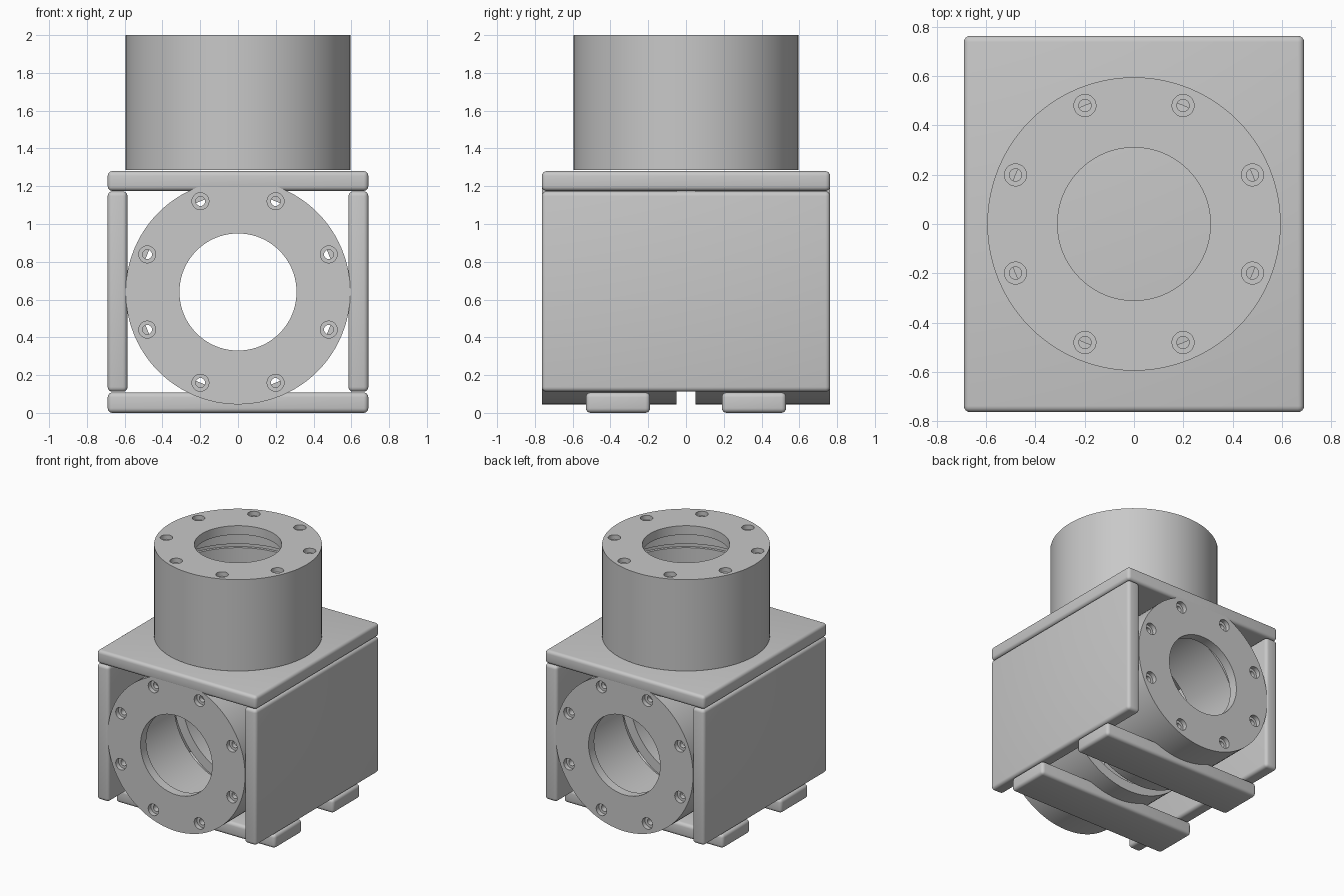
import bpy, bmesh
from math import pi, cos, sin, radians
from mathutils import Matrix, Vector

cube = bpy.data.objects.get("Cube")
if cube:
    bpy.data.objects.remove(cube, do_unlink=True)

grey = bpy.data.materials.new("light_grey")
grey.use_nodes = True
COLOUR = (0.58, 0.58, 0.58, 1)
grey.diffuse_color = COLOUR
grey.node_tree.nodes["Principled BSDF"].inputs["Base Color"].default_value = COLOUR


def make_object(name, bm):
    bmesh.ops.recalc_face_normals(bm, faces=bm.faces)
    mesh = bpy.data.meshes.new(name)
    bm.to_mesh(mesh)
    bm.free()
    mesh.materials.append(grey)
    obj = bpy.data.objects.new(name, mesh)
    bpy.context.collection.objects.link(obj)
    return obj


def finish(obj):
    bpy.ops.object.select_all(action='DESELECT')
    obj.select_set(True)
    bpy.context.view_layer.objects.active = obj
    for mod in list(obj.modifiers):
        bpy.ops.object.modifier_apply(modifier=mod.name)
    bpy.ops.object.shade_smooth_by_angle(angle=radians(30))


def lathe(bm, profile, steps, centre=(0, 0), closed=True):
    """Spin (radius, height) points around a vertical axis."""
    rings = []
    for r, z in profile:
        rings.append([bm.verts.new((centre[0] + r * cos(2 * pi * i / steps),
                                    centre[1] + r * sin(2 * pi * i / steps), z))
                      for i in range(steps)])
    pairs = list(zip(rings, rings[1:]))
    if closed:
        pairs.append((rings[-1], rings[0]))
    else:
        bm.faces.new(rings[0])
        bm.faces.new(rings[-1])
    for a, b in pairs:
        for i in range(steps):
            j = (i + 1) % steps
            bm.faces.new((a[i], a[j], b[j], b[i]))


def rounded_plate(name, low, high, radius=0.025):
    low, high = Vector(low), Vector(high)
    bm = bmesh.new()
    bmesh.ops.create_cube(bm, size=1)
    for v in bm.verts:
        v.co = (low + high) / 2 + v.co * (high - low)
    obj = make_object(name, bm)
    bevel = obj.modifiers.new("rounded_edges", 'BEVEL')
    bevel.width, bevel.segments = radius, 4
    finish(obj)


def port_tube(name, length, placement):
    """Open-backed tube; its bored, bolted end face sits at local z = 0."""
    lip, bore, cavity, outer = 0.07, 0.31, 0.52, 0.595
    bm = bmesh.new()
    lathe(bm, [(outer, 0), (outer, -length), (cavity, -length),
               (cavity, -0.27), (cavity + 0.02, -0.27), (cavity + 0.02, -0.24),
               (cavity, -0.24), (cavity, -lip), (bore, -lip), (bore, 0)], 96)
    tube = make_object(name, bm)

    # Eight stepped bolt holes
    bm = bmesh.new()
    for k in range(8):
        a = pi / 8 + k * pi / 4
        lathe(bm, [(0.045, 0.02), (0.045, -0.035), (0.025, -0.035),
                   (0.025, -lip - 0.01)], 20,
              (0.52 * cos(a), 0.52 * sin(a)), closed=False)
    cutter = make_object("bolt_hole_cutter", bm)
    cutter.hide_render = True
    mod = tube.modifiers.new("bolt_holes", 'BOOLEAN')
    mod.operation, mod.solver, mod.object = 'DIFFERENCE', 'EXACT', cutter
    finish(tube)
    bpy.data.objects.remove(cutter, do_unlink=True)
    tube.matrix_world = placement


# Tubes: two horizontal with a gap between them, one on top
X, Y, AXIS_Z = 0.69, 0.763, 0.64
for name, side in (("front_tube", -1), ("back_tube", 1)):
    port_tube(name, 0.712, Matrix.Translation((0, side * (Y - 0.001), AXIS_Z))
              @ Matrix.Rotation(-side * pi / 2, 4, 'X'))
port_tube("top_tube", 0.715, Matrix.Translation((0, 0, 2)))

# Housing plates
rounded_plate("top_plate", (-X, -Y, 1.175), (X, Y, 1.28))
rounded_plate("right_plate", (-X, -Y, 0.112), (-X + 0.105, Y, 1.173))
rounded_plate("left_plate", (X - 0.105, -Y, 0.112), (X, Y, 1.173))

# Cross feet
rounded_plate("front_foot", (-X, -0.53, 0), (X, -0.19, 0.108))
rounded_plate("back_foot", (-X, 0.19, 0), (X, 0.53, 0.108))
